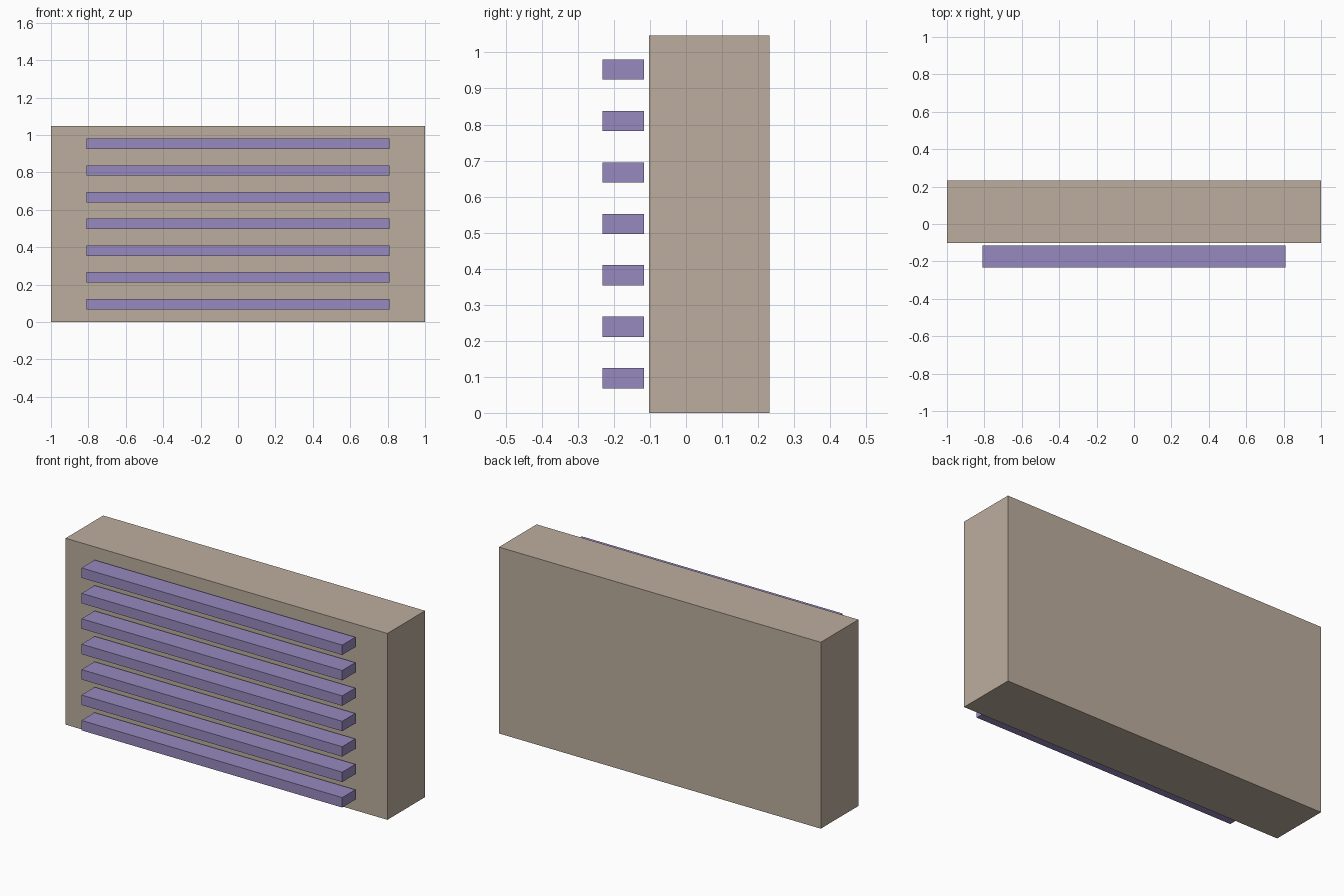
import bpy

if "Cube" in bpy.data.objects:
    bpy.data.objects.remove(bpy.data.objects["Cube"])


def material(name, color):
    m = bpy.data.materials.new(name)
    m.diffuse_color = color
    m.use_nodes = True
    m.node_tree.nodes["Principled BSDF"].inputs["Base Color"].default_value = m.diffuse_color
    return m


def box(name, lo, hi, mat):
    """Axis-aligned box between two corners."""
    center = [(a + b) / 2 for a, b in zip(lo, hi)]
    size = [b - a for a, b in zip(lo, hi)]
    bpy.ops.mesh.primitive_cube_add(size=1, location=center)
    ob = bpy.context.object
    ob.name = name
    ob.scale = size
    bpy.ops.object.transform_apply(location=False, rotation=False, scale=True)
    ob.data.materials.append(mat)
    return ob


tan = material("tan", (0.50, 0.42, 0.34, 1))
purple = material("purple", (0.31, 0.25, 0.52, 1))

# Main housing block
box("housing", (-1, -0.102, 0), (1, 0.232, 1.047), tan)

# Seven horizontal slats standing just clear of the front face
SLATS, FIRST_Z, PITCH, HALF_H = 7, 0.096, 0.1428, 0.028
for i in range(SLATS):
    z = FIRST_Z + i * PITCH
    box(f"slat_{i + 1}", (-0.81, -0.232, z - HALF_H), (0.81, -0.116, z + HALF_H), purple)
